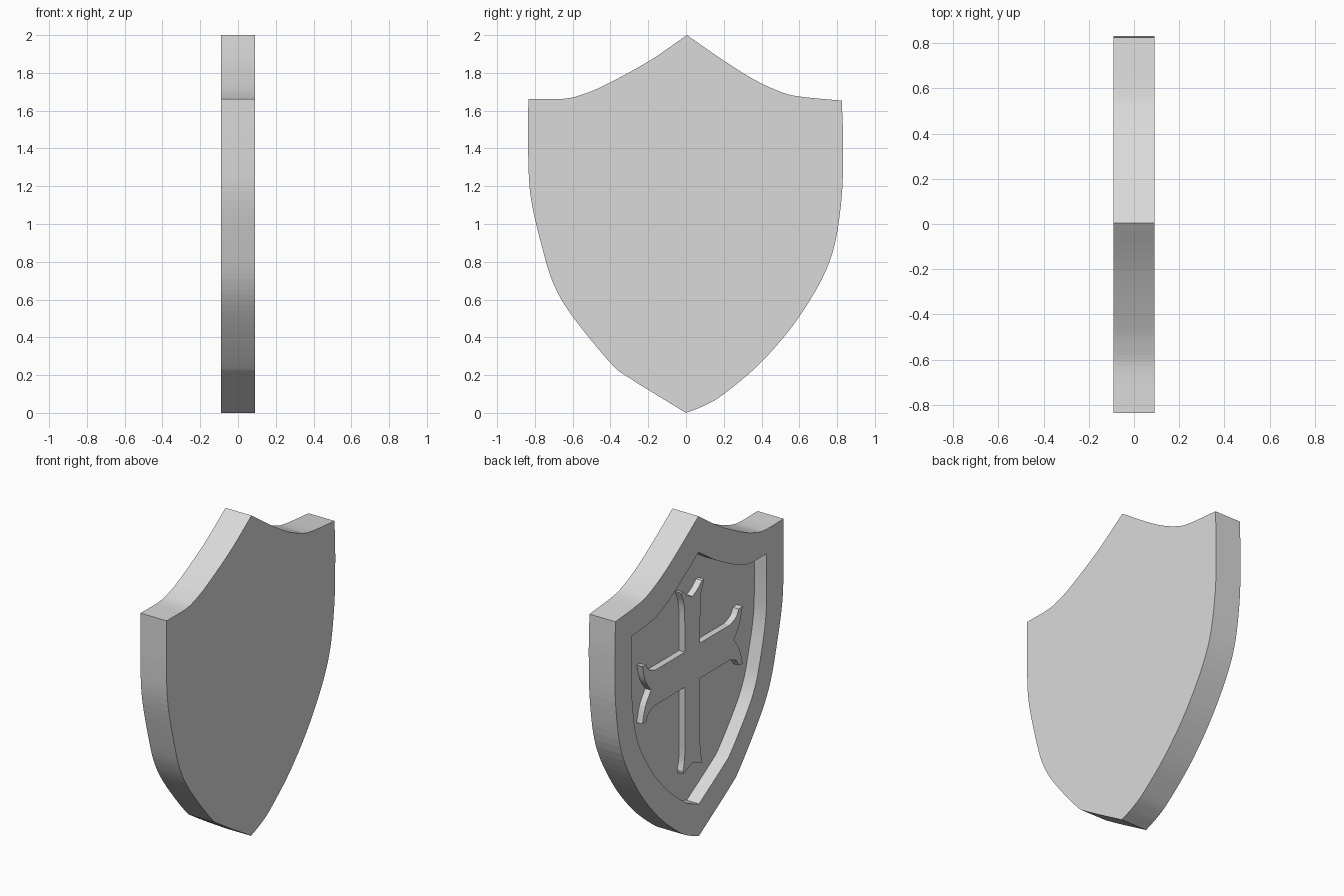
import bpy, bmesh
from mathutils import Vector

cube = bpy.data.objects.get("Cube")
if cube:
    bpy.data.objects.remove(cube, do_unlink=True)

FRONT, FLOOR, RELIEF, REAR = -0.09, -0.005, -0.045, 0.09

steel = bpy.data.materials.new("light_grey")
steel.use_nodes = True
grey = (0.7, 0.7, 0.7, 1)
steel.diffuse_color = grey
steel.node_tree.nodes["Principled BSDF"].inputs["Base Color"].default_value = grey


def smooth_path(points, steps=6):
    """Catmull-Rom curve through the points, leaving out the last one."""
    p = [Vector(q) for q in points]
    p = [2 * p[0] - p[1]] + p + [2 * p[-1] - p[-2]]
    out = []
    for a, b, c, d in zip(p, p[1:], p[2:], p[3:]):
        for i in range(steps):
            t = i / steps
            out.append(0.5 * (2 * b + (c - a) * t + (2 * a - 5 * b + 4 * c - d) * t * t
                              + (3 * b - a - 3 * c + d) * t ** 3))
    return out


def ring(bm, outline, x):
    return [bm.verts.new((x, y, z)) for y, z in outline]


def bridge(bm, a, b):
    for i in range(len(a)):
        j = (i + 1) % len(a)
        bm.faces.new((a[i], a[j], b[j], b[i]))


def finish(bm, name):
    bmesh.ops.recalc_face_normals(bm, faces=bm.faces)
    mesh = bpy.data.meshes.new(name)
    bm.to_mesh(mesh)
    bm.free()
    mesh.materials.append(steel)
    obj = bpy.data.objects.new(name, mesh)
    bpy.context.collection.objects.link(obj)
    return obj


# Shield outline as (y, z), four curves meeting at the corners
top, foot = (0.005, 2), (0, 0)
corner_a, corner_b = (0.825, 1.653), (-0.835, 1.663)
outline = (
    smooth_path([top, (0.2, 1.865), (0.36, 1.765), (0.5, 1.7), (0.6, 1.675), corner_a])
    + smooth_path([corner_a, (0.832, 1.4), (0.82, 1.1), (0.76, 0.8), (0.6, 0.51),
                   (0.4, 0.27), (0.2, 0.1), (0.1, 0.04), foot])
    + smooth_path([foot, (-0.3, 0.185), (-0.4, 0.265), (-0.6, 0.51), (-0.7, 0.68),
                   (-0.76, 0.87), (-0.82, 1.13), (-0.835, 1.35), corner_b])
    + smooth_path([corner_b, (-0.65, 1.663), (-0.55, 1.685), (-0.43, 1.735),
                   (-0.2, 1.86), top]))
inset = [(y * 0.8, z * 0.787 + 0.2) for y, z in outline]

# Shield body: flat rear, outer wall, raised rim and recessed floor
bm = bmesh.new()
rings = [ring(bm, outline, REAR), ring(bm, outline, FRONT),
         ring(bm, inset, FRONT), ring(bm, inset, FLOOR)]
for a, b in zip(rings, rings[1:]):
    bridge(bm, a, b)
bm.faces.new(rings[0])
bm.faces.new(rings[-1])
finish(bm, "shield_body")

# Raised cross with forked, flared ends: half outline mirrored in y
MID = 1.055
side_start, side_tip, side_notch = (0.37, 0.11), (0.465, 0.19), (0.41, 0)
upper_side = (smooth_path([side_start, (0.43, 0.135), side_tip], 4)
              + smooth_path([(0.495, 0.18), (0.465, 0.08), side_notch], 4))
lower_side = [Vector((v.x, -v.y)) for v in reversed(upper_side)]
upper_end = (smooth_path([(0, 1.485), (0.055, 1.515), (0.105, 1.56)], 4)
             + smooth_path([(0.115, 1.55), (0.085, 1.47), (0.075, 1.38)], 4))
lower_end = (smooth_path([(0.075, 0.56), (0.08, 0.48), (0.1, 0.412)], 4)
             + smooth_path([(0.09, 0.408), (0.05, 0.425), (0, 0.445)], 4))
half = (upper_end + [Vector((0.075, MID + 0.11))]
        + [Vector((v.x, v.y + MID)) for v in upper_side]
        + [Vector((side_notch[0], MID))]
        + [Vector((v.x, v.y + MID)) for v in lower_side]
        + [Vector((0.075, MID - 0.11))] + lower_end + [Vector((0, 0.445))])
cross = half + [Vector((-v.x, v.y)) for v in reversed(half[1:-1])]

bm = bmesh.new()
base, face = ring(bm, cross, FLOOR + 0.003), ring(bm, cross, RELIEF)
bridge(bm, base, face)
bm.faces.new(base)
bm.faces.new(face)
finish(bm, "raised_cross")
